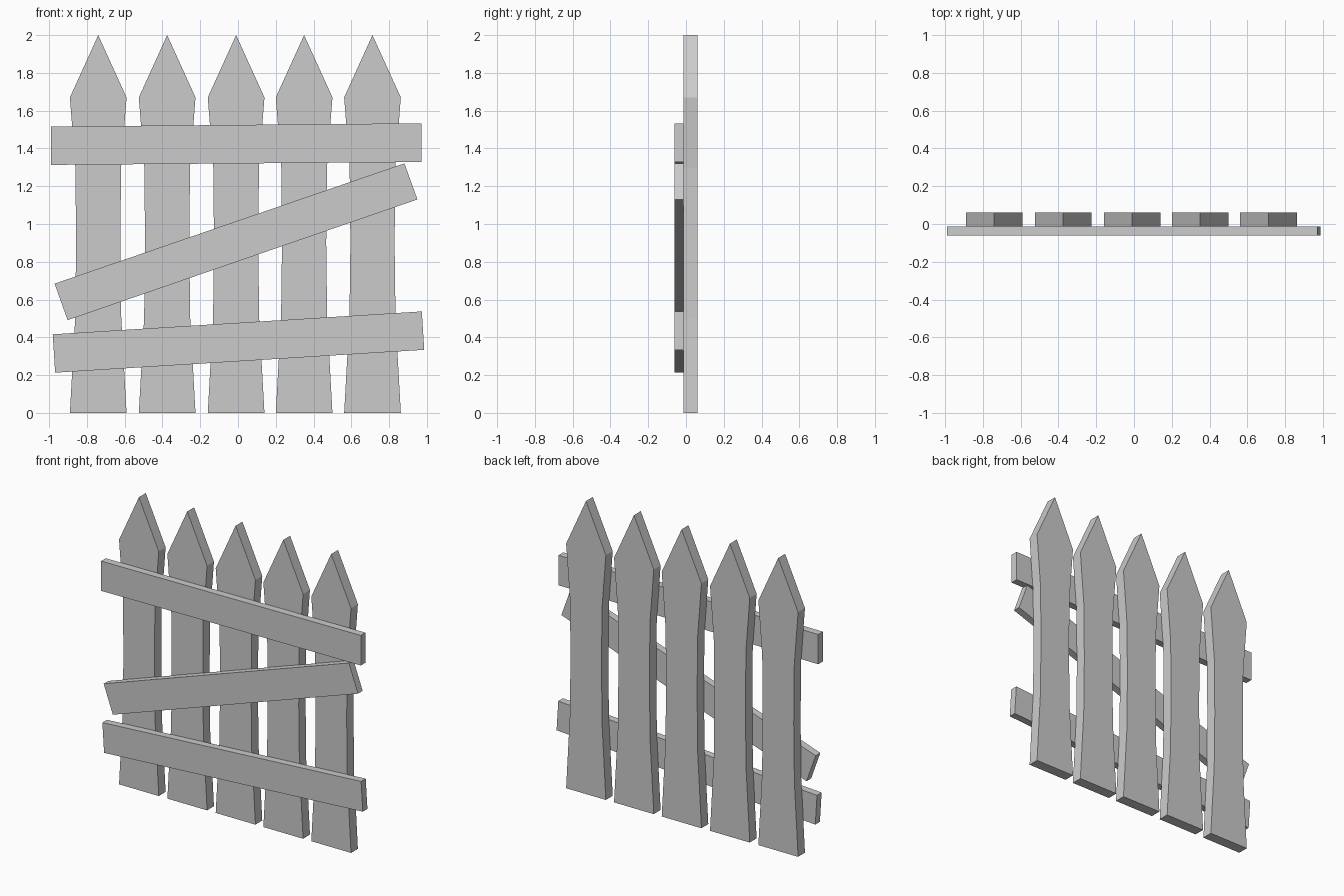
import bpy, bmesh

if "Cube" in bpy.data.objects:
    bpy.data.objects.remove(bpy.data.objects["Cube"])


def board(name, outline, y0, y1, x=0.0):
    """Extrude an XZ outline from y0 (front) to y1 (back)."""
    bm = bmesh.new()
    face = bm.faces.new([bm.verts.new((px, y0, pz)) for px, pz in outline])
    ext = bmesh.ops.extrude_face_region(bm, geom=[face])
    verts = [g for g in ext["geom"] if isinstance(g, bmesh.types.BMVert)]
    bmesh.ops.translate(bm, verts=verts, vec=(0, y1 - y0, 0))
    bmesh.ops.recalc_face_normals(bm, faces=bm.faces)
    me = bpy.data.meshes.new(name)
    bm.to_mesh(me)
    bm.free()
    ob = bpy.data.objects.new(name, me)
    ob.location.x = x
    bpy.context.collection.objects.link(ob)
    return ob


FRONT, MID, BACK = -0.062, -0.012, 0.062

# Pickets: pinched in the middle, pointed at the top (half width, height)
side = [(0.15, 0), (0.122, 0.5), (0.117, 0.9), (0.121, 1.3), (0.15, 1.67)]
picket = side + [(0, 2.0)] + [(-w, z) for w, z in reversed(side)]
for i, x in enumerate((-0.74, -0.375, -0.01, 0.35, 0.712)):
    board(f"picket_{i + 1}", picket, MID, BACK, x)

# Crooked rails nailed across the front
rails = {
    "top_rail": [(-0.99, 1.313), (0.971, 1.328), (0.971, 1.533), (-0.99, 1.516)],
    "diagonal_brace": [(-0.902, 0.491), (0.95, 1.13), (0.881, 1.321), (-0.971, 0.684)],
    "bottom_rail": [(-0.968, 0.213), (0.986, 0.334), (0.973, 0.537), (-0.981, 0.416)],
}
for name, outline in rails.items():
    board(name, outline, FRONT, MID)
